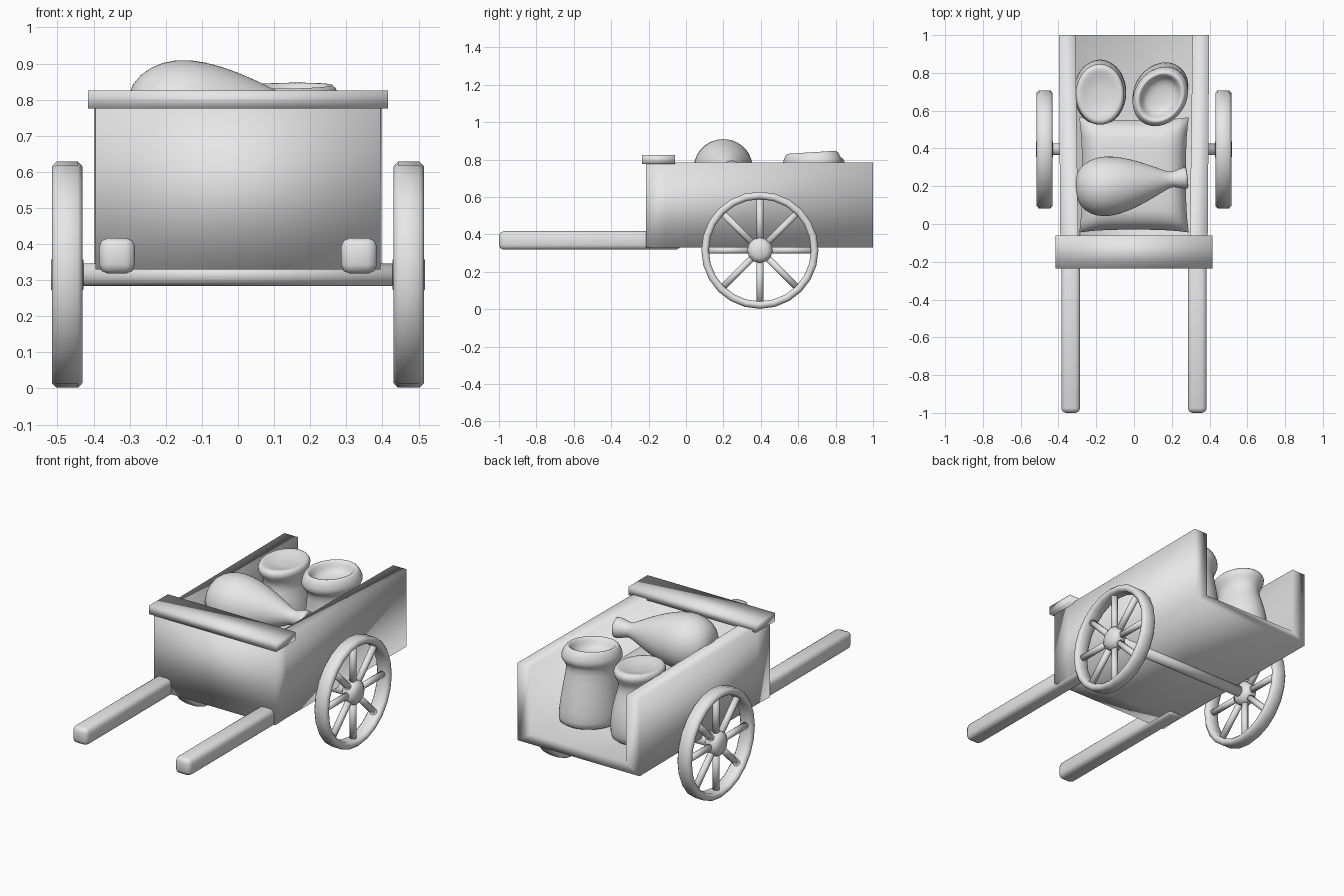
import bpy, bmesh
from math import pi, sin, cos, radians
from mathutils import Matrix

if "Cube" in bpy.data.objects:
    bpy.data.objects.remove(bpy.data.objects["Cube"])

grey = bpy.data.materials.new("light_grey")
grey.use_nodes = True
grey.diffuse_color = (0.8, 0.8, 0.8, 1)
grey.node_tree.nodes["Principled BSDF"].inputs["Base Color"].default_value = (0.8, 0.8, 0.8, 1)


def finish(name, bm, loc=(0, 0, 0), rot=(0, 0, 0), scale=(1, 1, 1)):
    bmesh.ops.recalc_face_normals(bm, faces=bm.faces)
    mesh = bpy.data.meshes.new(name)
    bm.to_mesh(mesh)
    bm.free()
    mesh.materials.append(grey)
    mesh.shade_smooth()
    obj = bpy.data.objects.new(name, mesh)
    obj.location, obj.rotation_euler, obj.scale = loc, rot, scale
    bpy.context.collection.objects.link(obj)
    return obj


def block(name, lo, hi, bevel=0):
    bm = bmesh.new()
    size = [b - a for a, b in zip(lo, hi)]
    mid = [(a + b) / 2 for a, b in zip(lo, hi)]
    bmesh.ops.create_cube(bm, size=1, matrix=Matrix.Translation(mid) @ Matrix.Diagonal((*size, 1)))
    if bevel:
        bmesh.ops.bevel(bm, geom=bm.edges[:], offset=bevel, segments=2, affect='EDGES', profile=0.5)
    return finish(name, bm)


def lathe(name, profile, sides=24, closed=False, smooth=0, **place):
    """Turn (radius, height) points about local z."""
    bm = bmesh.new()
    rings = [[bm.verts.new((r * cos(2 * pi * i / sides), r * sin(2 * pi * i / sides), z))
              for i in range(sides)] for r, z in profile]
    pairs = list(zip(rings, rings[1:]))
    if closed:
        pairs.append((rings[-1], rings[0]))
    else:
        bm.faces.new(rings[0])
        bm.faces.new(rings[-1])
    for a, b in pairs:
        for i in range(sides):
            j = (i + 1) % sides
            bm.faces.new((a[i], a[j], b[j], b[i]))
    obj = finish(name, bm, **place)
    if smooth:
        obj.modifiers.new("soften", 'SUBSURF').levels = smooth
        obj.modifiers["soften"].render_levels = smooth
    return obj


# Open-backed tray: floor, two thick sides and a front wall
def tray():
    bm = bmesh.new()
    top, low, floor = 0.785, 0.33, 0.39

    def section(y, out, inn):
        pts = [(-out, top), (-out, low), (out, low), (out, top),
               (inn, top), (inn, floor), (-inn, floor), (-inn, top)]
        return [bm.verts.new((x, y, z)) for x, z in pts]
    a, b, c = section(-0.215, 0.395, 0.29), section(-0.11, 0.39, 0.295), section(1, 0.398, 0.31)
    bm.faces.new(a[:4])
    for i in range(3):
        bm.faces.new((a[i], a[i + 1], b[i + 1], b[i]))
    bm.faces.new((a[3], a[0], b[0], b[7], b[4], b[3]))
    bm.faces.new(b[4:])
    for i in range(8):
        j = (i + 1) % 8
        bm.faces.new((b[i], b[j], c[j], c[i]))
    for quad in ((0, 1, 6, 7), (1, 2, 5, 6), (2, 3, 4, 5)):
        bm.faces.new([c[i] for i in quad])
    bmesh.ops.delete(bm, geom=[v for v in bm.verts if not v.link_faces], context='VERTS')
    finish("tray", bm)


tray()
block("front_rail", (-0.415, -0.235, 0.775), (0.415, -0.06, 0.825))

# Handles, wheels and axle
AXLE_Y, AXLE_Z = 0.395, 0.315
ACROSS = (0, pi / 2, 0)
for side, s in (("left", 1), ("right", -1)):
    x0, x1 = sorted((s * 0.285, s * 0.385))
    block(side + "_handle", (x0, -1, 0.318), (x1, -0.03, 0.417), 0.025)
    hub_at = (s * 0.473, AXLE_Y, AXLE_Z)
    lathe(side + "_wheel_rim", [(0.313, -0.03), (0.313, 0.03), (0.3, 0.042), (0.285, 0.042),
                                (0.273, 0.03), (0.273, -0.03), (0.285, -0.042), (0.3, -0.042)],
          closed=True, loc=hub_at, rot=ACROSS)
    lathe(side + "_wheel_hub", [(0.04, -0.045), (0.068, -0.025), (0.068, 0.025), (0.04, 0.045)],
          sides=12, loc=hub_at, rot=ACROSS)
    for k in range(8):
        lathe(f"{side}_spoke_{k + 1}", [(0.019, 0.04), (0.019, 0.28)], sides=10,
              loc=hub_at, rot=(k * pi / 4, 0, 0))
lathe("axle", [(0.031, -0.45), (0.031, 0.45)], sides=16, loc=(0, AXLE_Y, AXLE_Z), rot=ACROSS)


# Flat sack lying on the floor, with thin pinched edges
def flat_sack():
    bm = bmesh.new()
    bmesh.ops.create_cube(bm, size=2)
    bmesh.ops.subdivide_edges(bm, edges=bm.edges[:], cuts=11, use_grid_fill=True)
    for v in bm.verts:
        u, w = v.co.x, v.co.y
        puff = ((1 - abs(u) ** 5) * (1 - abs(w) ** 5)) ** 0.5
        v.co.x = u * (0.275 + 0.015 * abs(w) ** 3)
        v.co.y = w * (0.29 + 0.015 * abs(u) ** 3)
        v.co.z *= 0.02 + 0.085 * puff
    finish("flat_sack", bm, loc=(0, 0.26, 0.495))


flat_sack()

# Tied sack lying across the load, neck towards the left
lathe("tied_sack", [(0.03, -0.31), (0.09, -0.3), (0.138, -0.25), (0.162, -0.18), (0.158, -0.1),
                    (0.13, 0), (0.085, 0.1), (0.045, 0.18), (0.038, 0.205), (0.055, 0.25),
                    (0.062, 0.29), (0.03, 0.28)],
      smooth=1, loc=(0, 0.215, 0.747), rot=(0, radians(92), radians(6)))

# Two upright sacks with rolled mouths
lathe("left_open_sack", [(0.05, 0), (0.145, 0), (0.158, 0.03), (0.15, 0.14), (0.132, 0.27),
                         (0.122, 0.34), (0.15, 0.36), (0.158, 0.39), (0.135, 0.44),
                         (0.118, 0.445), (0.1, 0.41), (0.085, 0.385), (0.03, 0.375)],
      smooth=1, loc=(0.14, 0.7, 0.39), rot=(radians(3), radians(2), radians(-35)), scale=(0.9, 1.1, 1.02))
lathe("right_open_sack", [(0.05, 0), (0.14, 0), (0.152, 0.04), (0.155, 0.14), (0.13, 0.25),
                          (0.105, 0.32), (0.138, 0.37), (0.145, 0.395), (0.13, 0.42),
                          (0.11, 0.415), (0.06, 0.4), (0.03, 0.398)],
      smooth=1, loc=(-0.18, 0.7, 0.39), rot=(radians(2), 0, 0), scale=(0.92, 1.15, 1))
